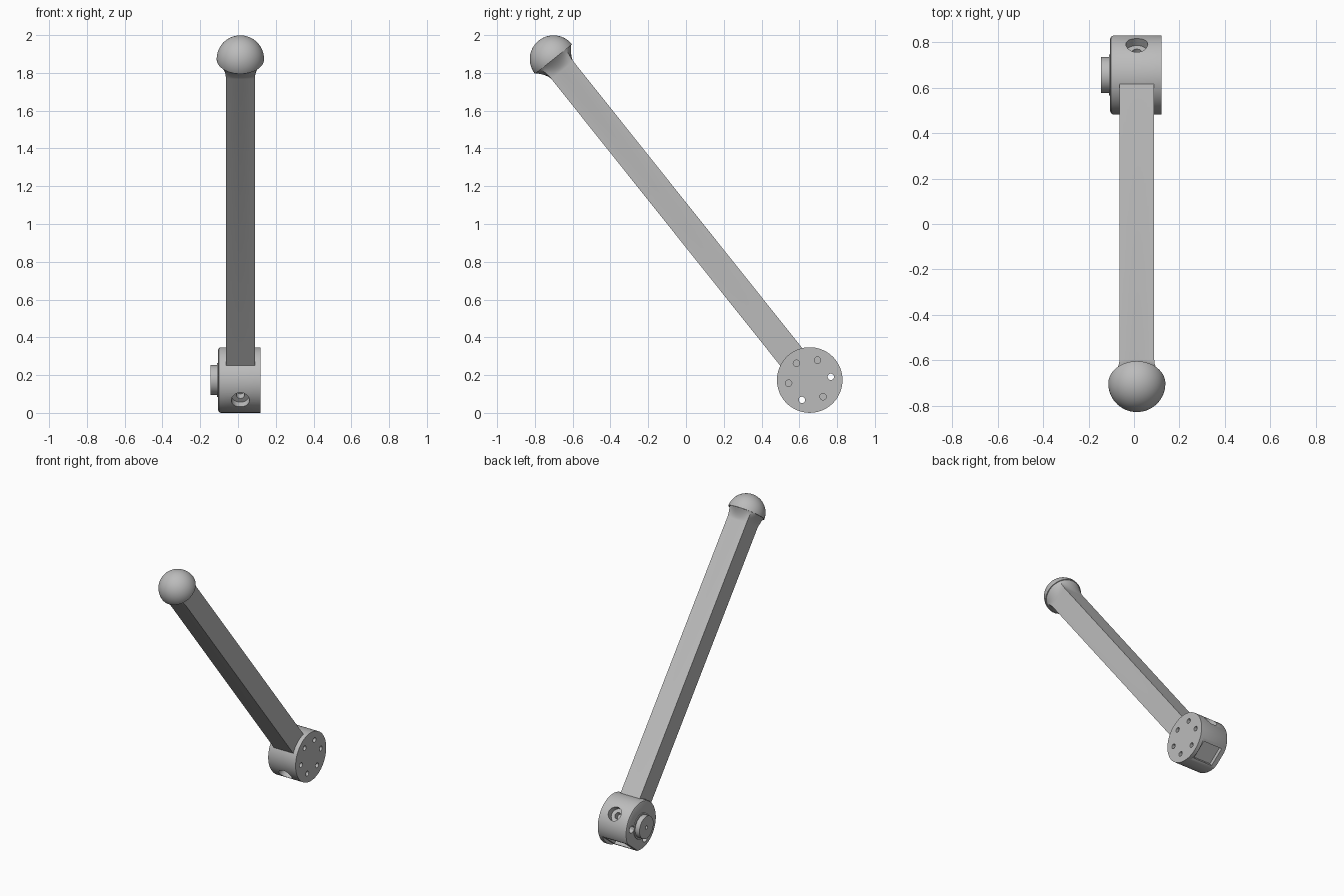
import bpy, bmesh, math
from mathutils import Matrix, Vector

old = bpy.data.objects.get("Cube")
if old:
    bpy.data.objects.remove(old, do_unlink=True)

# Every part is built upright along the arm, then tilted about the hub
TILT = Matrix.Translation((0.0125, 0.655, 0.174)) @ Matrix.Rotation(math.radians(38.6), 4, 'X')
HUB_R = 0.1735
BALL_Z, BALL_R = 2.174, 0.1255
ARM_X, ARM_Y = 0.0765, 0.0745

grey = bpy.data.materials.new("plain_grey")
grey.use_nodes = True
grey.diffuse_color = (0.5, 0.5, 0.5, 1)
grey.node_tree.nodes["Principled BSDF"].inputs["Base Color"].default_value = (0.5, 0.5, 0.5, 1)


def finish(name, bm):
    bmesh.ops.recalc_face_normals(bm, faces=bm.faces)
    mesh = bpy.data.meshes.new(name)
    bm.to_mesh(mesh)
    bm.free()
    mesh.materials.append(grey)
    ob = bpy.data.objects.new(name, mesh)
    bpy.context.collection.objects.link(ob)
    ob.matrix_world = TILT
    return ob


def loft(bm, rings):
    rows = [[bm.verts.new(p) for p in ring] for ring in rings]
    for low, high in zip(rows, rows[1:]):
        for i in range(len(low)):
            j = (i + 1) % len(low)
            bm.faces.new((low[i], low[j], high[j], high[i]))
    bm.faces.new(rows[0][::-1])
    bm.faces.new(rows[-1])


def turned(name, profile, axis='X', y=0, z=0, segments=32):
    """Solid of revolution from (position, radius) pairs along an axis."""
    bm = bmesh.new()
    rings = []
    for pos, r in profile:
        ring = []
        for i in range(segments):
            a = math.tau * i / segments
            c, s = r * math.cos(a), r * math.sin(a)
            ring.append({'X': (pos, y + c, z + s), 'Y': (c, pos, z + s), 'Z': (c, y + s, pos)}[axis])
        rings.append(ring)
    loft(bm, rings)
    return finish(name, bm)


def box(name, low, high):
    bm = bmesh.new()
    bmesh.ops.create_cube(bm, size=1)
    low, high = Vector(low), Vector(high)
    for v in bm.verts:
        v.co = (low + high) / 2 + v.co * (high - low)
    return finish(name, bm)


def cut(target, cutter):
    cutter.hide_render = True
    mod = target.modifiers.new("cut", 'BOOLEAN')
    mod.operation, mod.solver, mod.object = 'DIFFERENCE', 'EXACT', cutter
    bpy.context.view_layer.objects.active = target
    bpy.ops.object.modifier_apply(modifier=mod.name)
    bpy.data.objects.remove(cutter, do_unlink=True)


# Hub drum with a rounded edge on its boss side
hub = turned("hub", [(-0.1175, HUB_R - 0.014), (-0.1135, HUB_R - 0.005),
                     (-0.1045, HUB_R), (0.1075, HUB_R)], segments=96)

# Flat and square pocket opposite the arm
cut(hub, box("flat_cutter", (-0.2, -0.12, -0.25), (0.08, 0.12, -0.153)))
cut(hub, box("pocket_cutter", (-0.085, -0.065, -0.25), (0.065, 0.065, -0.125)))

# Stepped bolt bores on both sides of the drum
for side in (-1, 1):
    cut(hub, turned("bore_cutter", [(side * 0.25, 0.048), (side * 0.128, 0.048),
                                    (side * 0.128, 0.022), (side * 0.09, 0.022)], axis='Y'))

# Ring of screw holes; two run right through and are counterbored
for k in range(6):
    a = math.tau * k / 6
    y, z = 0.113 * math.sin(a), 0.113 * math.cos(a)
    if k in (2, 4):
        profile = [(-0.2, 0.025), (-0.085, 0.025), (-0.085, 0.017), (0.2, 0.017)]
    else:
        profile = [(0.075, 0.017), (0.2, 0.017)]
    cut(hub, turned("screw_cutter", profile, y=y, z=z, segments=20))

# Pivot boss with a thin collar and a centre hole
boss = turned("pivot_boss", [(-0.1, 0.09), (-0.123, 0.09), (-0.123, 0.079), (-0.1575, 0.079)], segments=64)
cut(boss, turned("centre_cutter", [(-0.2, 0.012), (-0.135, 0.012)], segments=20))

# Square arm whose end flares into a round neck
N = 48


def arm_ring(z, blend):
    ring = []
    for i in range(N):
        a = math.tau * i / N
        c, s = math.cos(a), math.sin(a)
        k = 1 / max(abs(c), abs(s))
        square = Vector((c * k * ARM_X, s * k * ARM_Y, z))
        ring.append(square.lerp(Vector((c * 0.12, s * 0.12, z)), blend))
    return ring


bm = bmesh.new()
steps = 8
neck = [arm_ring(BALL_Z - 0.075 * (1 - t / steps), (t / steps) ** 1.6) for t in range(steps + 1)]
loft(bm, [arm_ring(0.13, 0)] + neck)
bmesh.ops.dissolve_limit(bm, angle_limit=0.001, verts=bm.verts, edges=bm.edges)
arm = finish("arm", bm)

# Dome cap on the end of the arm
arc = [math.pi / 2 * i / 20 for i in range(20)] + [math.pi / 2 - 0.01]
dome = turned("dome_cap", [(BALL_Z + BALL_R * math.sin(a), BALL_R * math.cos(a)) for a in arc],
              axis='Z', segments=64)

# Smooth curved faces, keep hard edges
bpy.ops.object.select_all(action='DESELECT')
for ob in (hub, boss, arm, dome):
    ob.select_set(True)
bpy.context.view_layer.objects.active = hub
bpy.ops.object.shade_smooth_by_angle(angle=math.radians(30))
